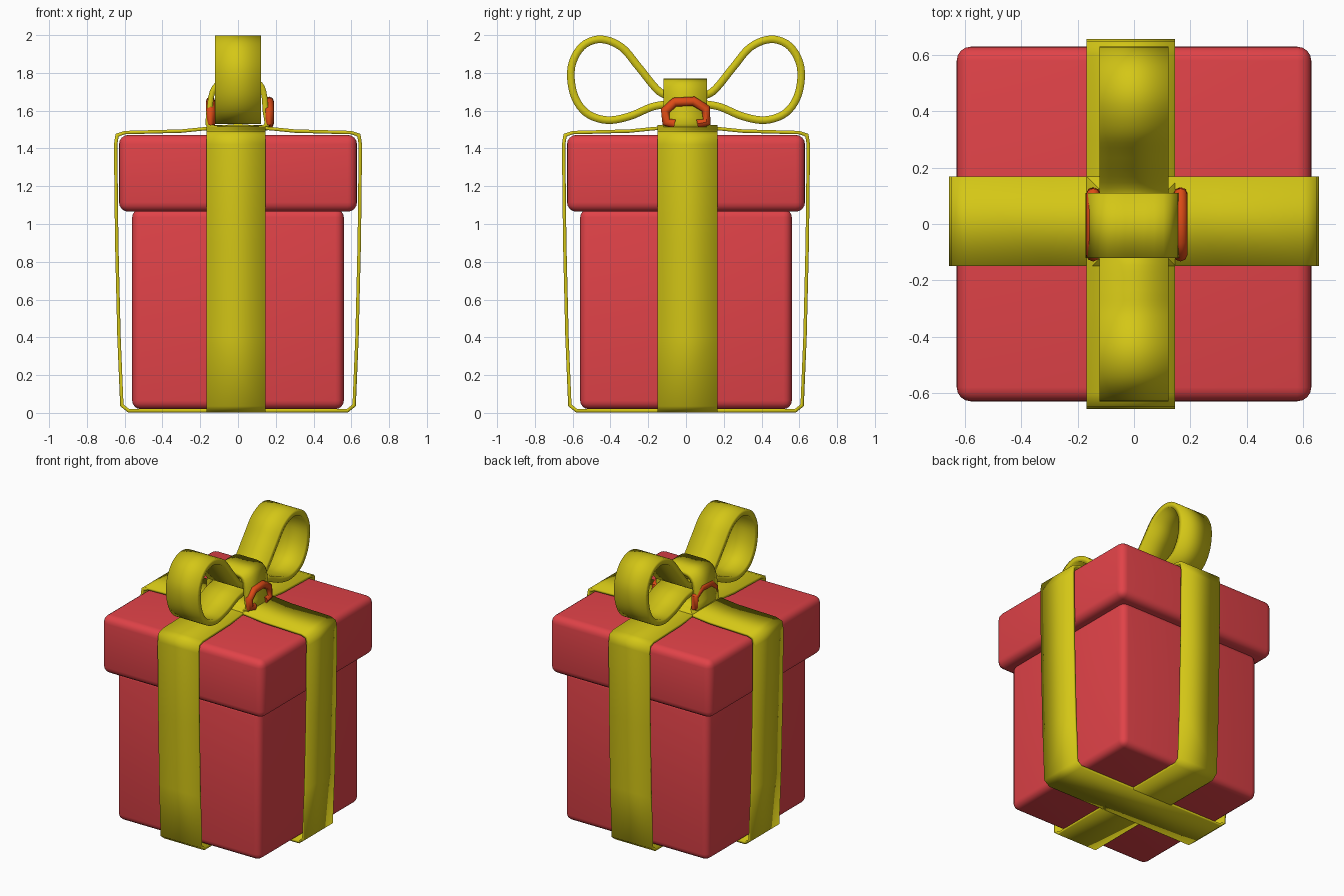
import bpy, bmesh, math
from mathutils import Vector

if "Cube" in bpy.data.objects:
    bpy.data.objects.remove(bpy.data.objects["Cube"])


def material(name, rgb):
    m = bpy.data.materials.new(name)
    m.diffuse_color = (*rgb, 1)
    m.use_nodes = True
    m.node_tree.nodes["Principled BSDF"].inputs["Base Color"].default_value = m.diffuse_color
    return m


RED = material("red_paper", (0.75, 0.055, 0.065))
YELLOW = material("yellow_ribbon", (0.66, 0.57, 0.008))
ORANGE = material("orange_cord", (0.72, 0.07, 0.008))


def add(name, mesh, mat):
    ob = bpy.data.objects.new(name, mesh)
    bpy.context.collection.objects.link(ob)
    mesh.materials.clear()
    mesh.materials.append(mat)
    bpy.ops.object.select_all(action='DESELECT')
    bpy.context.view_layer.objects.active = ob
    ob.select_set(True)
    return ob


def rounded_box(name, half, z0, z1, bevel):
    bm = bmesh.new()
    bmesh.ops.create_cube(bm, size=1)
    for v in bm.verts:
        v.co = (v.co.x * 2 * half, v.co.y * 2 * half, z1 if v.co.z > 0 else z0)
    bmesh.ops.bevel(bm, geom=bm.edges[:], offset=bevel, segments=4,
                    profile=0.5, affect='EDGES')
    me = bpy.data.meshes.new(name)
    bm.to_mesh(me)
    bm.free()
    add(name, me, RED)
    bpy.ops.object.shade_smooth_by_angle(angle=math.radians(40))


def smooth_path(pts, steps=5):
    """Closed Catmull-Rom sampling of 2D points."""
    out, n = [], len(pts)
    for i in range(n):
        a, b, c, d = (Vector(pts[(i + k) % n]) for k in (-1, 0, 1, 2))
        for s in range(steps):
            t = s / steps
            out.append(0.5 * (2 * b + (c - a) * t + (2 * a - 5 * b + 4 * c - d) * t * t
                              + (3 * b - a - 3 * c + d) * t ** 3))
    return out


def band(name, path, lo, hi, axis, thick):
    """Closed ribbon: a (u, z) path swept from lo to hi along the given axis."""
    bm = bmesh.new()
    rows = []
    for u, z in path:
        ends = [(w, u, z) if axis == 'x' else (u, w, z) for w in (lo, hi)]
        rows.append([bm.verts.new(e) for e in ends])
    for i, (a, b) in enumerate(rows):
        c, d = rows[(i + 1) % len(rows)]
        bm.faces.new((a, b, d, c))
    bmesh.ops.recalc_face_normals(bm, faces=bm.faces[:])
    me = bpy.data.meshes.new(name)
    bm.to_mesh(me)
    bm.free()
    ob = add(name, me, YELLOW)
    bpy.ops.object.shade_smooth_by_angle(angle=math.radians(40))
    s = ob.modifiers.new("thickness", 'SOLIDIFY')
    s.thickness = thick
    s.offset = 0
    s.use_even_offset = True


# Box and lid
rounded_box("box", 0.56, 0.02, 1.08, 0.045)
rounded_box("lid", 0.63, 1.065, 1.472, 0.05)

# Two ribbons wrapped loosely all the way round
half = [(0.0, 0.012), (0.58, 0.012), (0.615, 0.04), (0.63, 0.4), (0.642, 0.9),
        (0.648, 1.42), (0.64, 1.47), (0.6, 1.484), (0.3, 1.492), (0.17, 1.505), (0.0, 1.515)]
wrap = half + [(-u, z) for u, z in half[-2:0:-1]]
band("front_to_back_ribbon", wrap, -0.168, 0.145, 'x', 0.018)
band("side_to_side_ribbon", wrap, -0.15, 0.168, 'y', 0.018)

# Bow loops, mirrored front and back
loop = [(0.05, 1.67), (0.14, 1.70), (0.25, 1.83), (0.34, 1.935), (0.45, 1.978),
        (0.55, 1.94), (0.607, 1.83), (0.595, 1.69), (0.53, 1.59), (0.42, 1.55),
        (0.30, 1.57), (0.18, 1.62), (0.08, 1.64)]
for name, side in (("back_bow_loop", 1), ("front_bow_loop", -1)):
    band(name, smooth_path([(side * u, z) for u, z in loop]), -0.122, 0.122, 'x', 0.04)

# Knot band around the middle of the bow
knot = [(-0.145, 1.51), (-0.15, 1.6), (-0.135, 1.70), (-0.09, 1.75), (0.0, 1.755),
        (0.10, 1.75), (0.135, 1.70), (0.145, 1.6), (0.145, 1.51), (0.0, 1.515)]
band("bow_knot", smooth_path(knot, 3), -0.12, 0.11, 'y', 0.03)

# Orange cord arches on both sides of the knot
arch = [(-0.06, 1.53), (-0.105, 1.54), (-0.11, 1.60), (-0.06, 1.645),
        (0.04, 1.65), (0.105, 1.61), (0.11, 1.54), (0.06, 1.53)]
for name, x in (("right_cord", 0.165), ("left_cord", -0.145)):
    cu = bpy.data.curves.new(name + "_path", 'CURVE')
    cu.dimensions = '3D'
    cu.bevel_depth = 0.025
    cu.bevel_resolution = 2
    cu.use_fill_caps = True
    sp = cu.splines.new('POLY')
    sp.points.add(len(arch) - 1)
    for p, (y, z) in zip(sp.points, arch):
        p.co = (x, y, z, 1)
    tmp = bpy.data.objects.new(name + "_tmp", cu)
    bpy.context.collection.objects.link(tmp)
    bpy.context.view_layer.update()
    dg = bpy.context.evaluated_depsgraph_get()
    me = bpy.data.meshes.new_from_object(tmp.evaluated_get(dg))
    bpy.data.objects.remove(tmp)
    add(name, me, ORANGE)
    bpy.ops.object.shade_smooth_by_angle(angle=math.radians(50))
